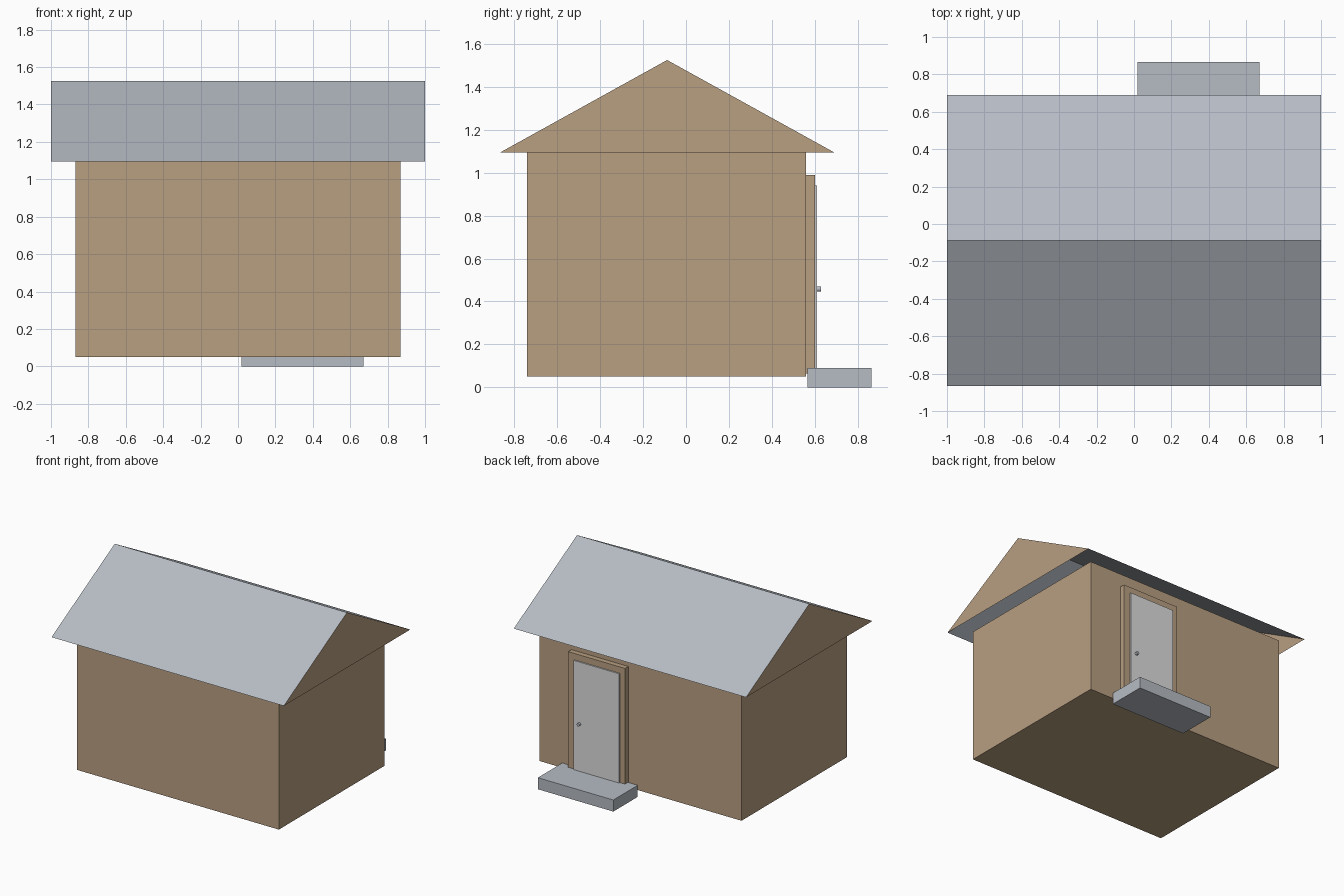
import bpy, bmesh, math

default = bpy.data.objects.get("Cube")
if default:
    bpy.data.objects.remove(default, do_unlink=True)


def linear(c):
    c /= 255
    return c / 12.92 if c <= 0.04045 else ((c + 0.055) / 1.055) ** 2.4


def material(name, *rgb):
    colour = tuple(linear(c) for c in rgb) + (1,)
    mat = bpy.data.materials.new(name)
    mat.use_nodes = True
    mat.diffuse_color = colour
    mat.node_tree.nodes["Principled BSDF"].inputs["Base Color"].default_value = colour
    return mat


tan = material("tan siding", 184, 159, 129)
grey = material("blue grey", 182, 188, 196)
white = material("door off white", 220, 220, 220)


def add_object(name, bm, *mats):
    mesh = bpy.data.meshes.new(name)
    bmesh.ops.recalc_face_normals(bm, faces=bm.faces)
    bm.to_mesh(mesh)
    bm.free()
    for mat in mats:
        mesh.materials.append(mat)
    obj = bpy.data.objects.new(name, mesh)
    bpy.context.collection.objects.link(obj)
    return obj


def box(name, xs, ys, zs, mat):
    bm = bmesh.new()
    bmesh.ops.create_cube(bm, size=1)
    for v in bm.verts:
        for i, (lo, hi) in enumerate((xs, ys, zs)):
            v.co[i] = lo if v.co[i] < 0 else hi
    return add_object(name, bm, mat)


# House body
box("walls", (-0.87, 0.87), (-0.74, 0.56), (0.05, 1.094), tan)

# Thin roof shell, open below, with gable triangles flush with its ends
profile = [(-0.865, 1.095), (-0.088, 1.525), (0.69, 1.095)]
bm = bmesh.new()
ends = [[bm.verts.new((x, y, z)) for y, z in profile] for x in (-1, 1)]
for a, b in ((0, 1), (1, 2)):
    bm.faces.new((ends[0][a], ends[1][a], ends[1][b], ends[0][b]))
for end in ends:
    bm.faces.new(end).material_index = 1
add_object("roof", bm, grey, tan)

# Door frame: two jambs and a lintel
for name, xs in (("left_jamb", (0.54, 0.595)), ("right_jamb", (0.105, 0.15))):
    box("door_" + name, xs, (0.56, 0.60), (0.065, 0.99), tan)
box("door_lintel", (0.15, 0.54), (0.56, 0.60), (0.94, 0.99), tan)

# Door leaf, standing slightly proud of the frame
box("door", (0.15, 0.54), (0.56, 0.61), (0.065, 0.94), white)

# Door step
box("door_step", (0.02, 0.67), (0.565, 0.865), (0, 0.09), grey)

# Door knob
bpy.ops.mesh.primitive_cylinder_add(
    vertices=16, radius=0.012, depth=0.02,
    location=(0.49, 0.618, 0.458), rotation=(math.pi / 2, 0, 0))
knob = bpy.context.object
knob.name = "door_knob"
knob.data.materials.append(grey)
bpy.ops.object.shade_smooth_by_angle()
